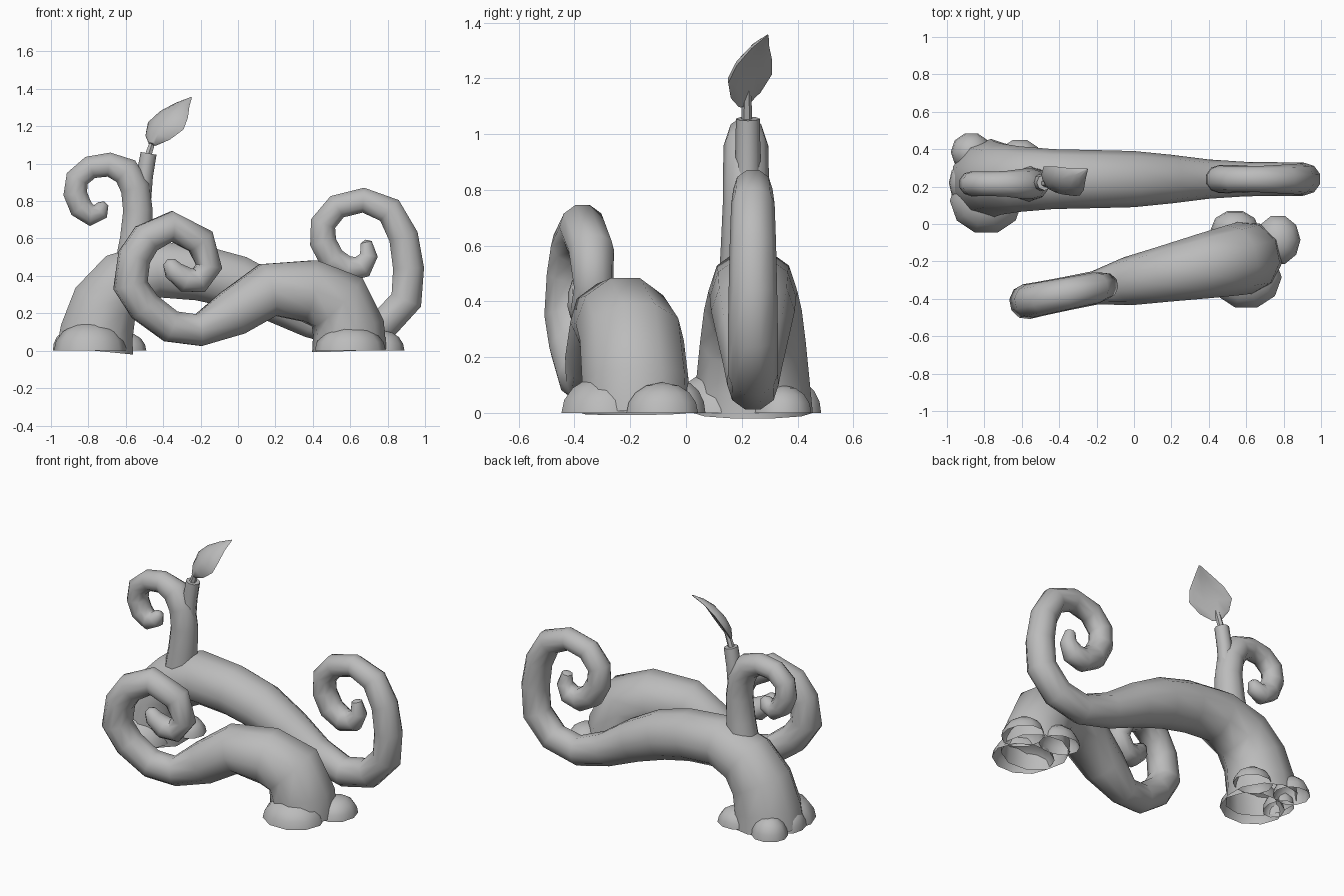
import bpy, bmesh, math
from mathutils import Vector

grey = bpy.data.materials.new("root_grey")
grey.diffuse_color = (0.5, 0.5, 0.5, 1)


def finish(name, bm, angle=50):
    bmesh.ops.recalc_face_normals(bm, faces=bm.faces)
    me = bpy.data.meshes.new(name)
    bm.to_mesh(me)
    bm.free()
    ob = bpy.data.objects.new(name, me)
    bpy.context.collection.objects.link(ob)
    me.materials.append(grey)
    bpy.ops.object.select_all(action='DESELECT')
    ob.select_set(True)
    bpy.context.view_layer.objects.active = ob
    bpy.ops.object.shade_smooth_by_angle(angle=math.radians(angle))
    return ob


def loft(bm, rings):
    """Join consecutive closed rings of points with quads."""
    rows = [[bm.verts.new(p) for p in ring] for ring in rings]
    n = len(rows[0])
    for a, b in zip(rows, rows[1:]):
        for i in range(n):
            j = (i + 1) % n
            bm.faces.new((a[i], a[j], b[j], b[i]))
    return rows


def tube(name, path, y0, slope=0.0, sides=10, flat_end=False):
    """Tapered tube along (x, z, radius) points in the plane y = y0 + slope * x."""
    pts = [Vector((x, y0 + slope * x, z)) for x, z, r in path]
    across = Vector((-slope, 1, 0)).normalized()
    rings = []
    for k, p in enumerate(pts):
        a = (p - pts[k - 1]).normalized() if k else Vector()
        b = (pts[k + 1] - p).normalized() if k < len(pts) - 1 else Vector()
        tan = (a + b).normalized()
        up = tan.cross(across)
        r = path[k][2]
        rings.append([p + r * (math.cos(t) * across + math.sin(t) * up)
                      for t in (2 * math.pi * i / sides for i in range(sides))])
    bm = bmesh.new()
    last = loft(bm, rings)[-1]
    if flat_end:
        bm.faces.new(last)
    else:
        tip = bm.verts.new(pts[-1] + tan * path[-1][2] * 0.45)
        for i in range(sides):
            bm.faces.new((last[i], last[(i + 1) % sides], tip))
    return finish(name, bm)


def mound(name, x, y, rx, ry, h):
    """Open-bottomed low dome at the foot of a root."""
    n = 10
    rings = []
    for t in (0, 0.35, 0.72, 1.1):
        c, s = math.cos(t), math.sin(t)
        rings.append([(x + rx * c * math.cos(a), y + ry * c * math.sin(a), h * s)
                      for a in (2 * math.pi * i / n for i in range(n))])
    bm = bmesh.new()
    last = loft(bm, rings)[-1]
    top = bm.verts.new((x, y, h))
    for i in range(n):
        bm.faces.new((last[i], last[(i + 1) % n], top))
    finish(name, bm)


# Long back root: rises, arches over, runs right and curls up
tube("back_root", [
    (-0.765, 0.0, 0.215), (-0.755, 0.10, 0.205), (-0.71, 0.25, 0.19), (-0.61, 0.37, 0.175),
    (-0.43, 0.435, 0.16), (-0.20, 0.415, 0.155), (0.0, 0.365, 0.15), (0.20, 0.275, 0.13),
    (0.40, 0.165, 0.105), (0.60, 0.10, 0.092), (0.78, 0.14, 0.09), (0.90, 0.27, 0.09),
    (0.912, 0.44, 0.087), (0.885, 0.61, 0.083), (0.81, 0.75, 0.078), (0.67, 0.805, 0.07),
    (0.53, 0.77, 0.07), (0.455, 0.68, 0.072), (0.455, 0.58, 0.075), (0.505, 0.485, 0.076),
    (0.59, 0.435, 0.073), (0.665, 0.45, 0.066), (0.70, 0.51, 0.05), (0.685, 0.58, 0.032)],
    0.24)

# Front root: thick foot on the right, curl on the left
tube("front_root", [
    (0.595, 0.0, 0.20), (0.59, 0.12, 0.195), (0.53, 0.26, 0.19), (0.38, 0.32, 0.175),
    (0.16, 0.325, 0.15), (-0.03, 0.20, 0.13), (-0.21, 0.11, 0.09), (-0.36, 0.13, 0.09),
    (-0.50, 0.235, 0.092), (-0.575, 0.35, 0.095), (-0.555, 0.50, 0.09), (-0.49, 0.60, 0.088),
    (-0.355, 0.665, 0.085), (-0.20, 0.585, 0.083), (-0.155, 0.45, 0.072),
    (-0.21, 0.375, 0.072), (-0.28, 0.38, 0.07), (-0.345, 0.43, 0.055), (-0.37, 0.475, 0.035)],
    -0.30, 0.2)

# Upright shoot with a curled end
tube("curled_shoot", [
    (-0.57, 0.42, 0.10), (-0.545, 0.60, 0.09), (-0.535, 0.75, 0.083), (-0.55, 0.87, 0.082),
    (-0.60, 0.96, 0.08), (-0.69, 0.995, 0.068), (-0.79, 0.98, 0.065), (-0.86, 0.92, 0.066),
    (-0.87, 0.84, 0.067), (-0.84, 0.765, 0.067), (-0.785, 0.725, 0.062),
    (-0.735, 0.745, 0.05), (-0.72, 0.785, 0.03)], 0.215)

# Cut side twig and the thin leaf stalk growing from it
tube("cut_twig", [(-0.51, 0.80, 0.045), (-0.50, 0.93, 0.045), (-0.478, 1.055, 0.043)],
     0.222, sides=8, flat_end=True)
tube("leaf_stalk", [(-0.482, 1.04, 0.02), (-0.462, 1.10, 0.018), (-0.44, 1.16, 0.015)],
     0.218, sides=6)

# Cupped pointed leaf
wide = Vector((-0.19, 0.155, 0.03)).normalized()
cup = Vector((0.46, 0.63, -0.60)).normalized()
base, tip = Vector((-0.46, 0.20, 1.105)), Vector((-0.25, 0.293, 1.355))
rings = []
for t, w, d in [(0, 0.025, 0.012), (0.14, 0.085, 0.022), (0.36, 0.125, 0.024),
                (0.58, 0.10, 0.02), (0.8, 0.05, 0.012), (1, 0.004, 0.003)]:
    centre = base.lerp(tip, t) - cup * 0.16 * t * (1 - t)
    ring = []
    for i in range(10):
        a = 2 * math.pi * i / 10
        c = math.cos(a)
        ring.append(centre + wide * w * c + cup * (d * math.sin(a) + 0.25 * w * c * c))
    rings.append(ring)
bm = bmesh.new()
rows = loft(bm, rings)
bm.faces.new(rows[0])
bm.faces.new(rows[-1])
finish("leaf", bm)

# Mounds around the feet of both roots
for i, m in enumerate([
        (-0.79, 0.125, 0.195, 0.18, 0.155), (-0.87, 0.385, 0.11, 0.105, 0.12),
        (-0.61, 0.345, 0.12, 0.11, 0.10), (-0.91, 0.22, 0.08, 0.11, 0.11),
        (0.60, -0.285, 0.19, 0.17, 0.135), (0.77, -0.085, 0.12, 0.135, 0.11),
        (0.54, -0.03, 0.13, 0.105, 0.12)]):
    mound("back_foot_mound" if i < 4 else "front_foot_mound", *m)
